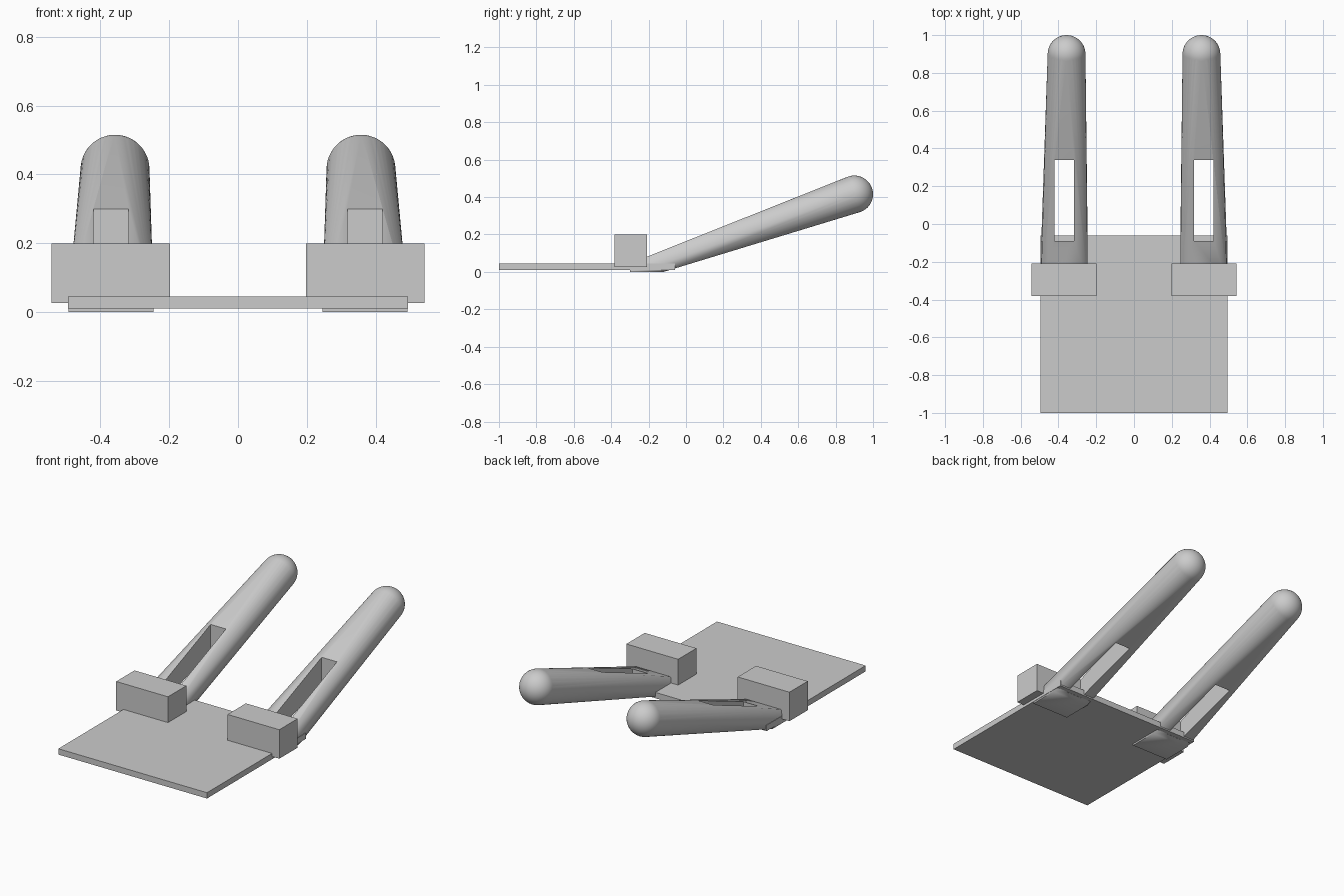
import bpy
import bmesh
import math
from mathutils import Matrix, Vector

cube = bpy.data.objects.get("Cube")
if cube:
    bpy.data.objects.remove(cube, do_unlink=True)

grey = bpy.data.materials.new("light grey")
grey.use_nodes = True
colour = (0.6, 0.6, 0.6, 1)
grey.diffuse_color = colour
grey.node_tree.nodes["Principled BSDF"].inputs["Base Color"].default_value = colour


def add_box(bm, low, high):
    low, high = Vector(low), Vector(high)
    matrix = Matrix.Translation((low + high) / 2) @ Matrix.Diagonal((*(high - low), 1))
    bmesh.ops.create_cube(bm, size=1, matrix=matrix)


def finish(name, bm):
    mesh = bpy.data.meshes.new(name)
    bmesh.ops.recalc_face_normals(bm, faces=bm.faces)
    bm.to_mesh(mesh)
    bm.free()
    mesh.materials.append(grey)
    obj = bpy.data.objects.new(name, mesh)
    bpy.context.collection.objects.link(obj)
    return obj


def box(name, low, high):
    bm = bmesh.new()
    add_box(bm, low, high)
    return finish(name, bm)


def select_only(obj):
    bpy.ops.object.select_all(action="DESELECT")
    obj.select_set(True)
    bpy.context.view_layer.objects.active = obj


def spanned(side, inner, outer):
    """Left and right x limits of a part on the given side."""
    return sorted((side * inner, side * outer))


# Flat base plate
box("base_plate", (-0.494, -1, 0.01), (0.494, -0.06, 0.045))

for label, side in (("left", 1), ("right", -1)):
    # Cross block over the foot of each arm
    x0, x1 = spanned(side, 0.198, 0.542)
    box(label + "_block", (x0, -0.382, 0.026), (x1, -0.208, 0.2))

    # Arm: hull from a flat foot to a ball tip
    bm = bmesh.new()
    x0, x1 = spanned(side, 0.245, 0.492)
    add_box(bm, (x0, -0.3, 0), (x1, -0.12, 0.045))
    bmesh.ops.create_uvsphere(bm, u_segments=48, v_segments=24, radius=0.1,
                              matrix=Matrix.Translation((side * 0.357, 0.9, 0.415)))
    cloud = [v.co.copy() for v in bm.verts]
    bm.clear()
    for point in cloud:
        bm.verts.new(point)
    hull = bmesh.ops.convex_hull(bm, input=bm.verts)
    loose = {g for g in hull["geom_interior"] + hull["geom_unused"]
             if isinstance(g, bmesh.types.BMVert)}
    bmesh.ops.delete(bm, geom=list(loose), context="VERTS")
    arm = finish(label + "_arm", bm)

    # Upright slot through the arm
    x0, x1 = spanned(side, 0.318, 0.42)
    cutter = box(label + "_slot_cutter", (x0, -0.09, -0.2), (x1, 0.34, 0.6))
    cutter.hide_render = True
    cut = arm.modifiers.new("slot", "BOOLEAN")
    cut.operation = "DIFFERENCE"
    cut.solver = "EXACT"
    cut.object = cutter
    select_only(arm)
    bpy.ops.object.modifier_apply(modifier=cut.name)
    bpy.data.objects.remove(cutter, do_unlink=True)
    select_only(arm)
    bpy.ops.object.shade_smooth_by_angle(angle=math.radians(30))
